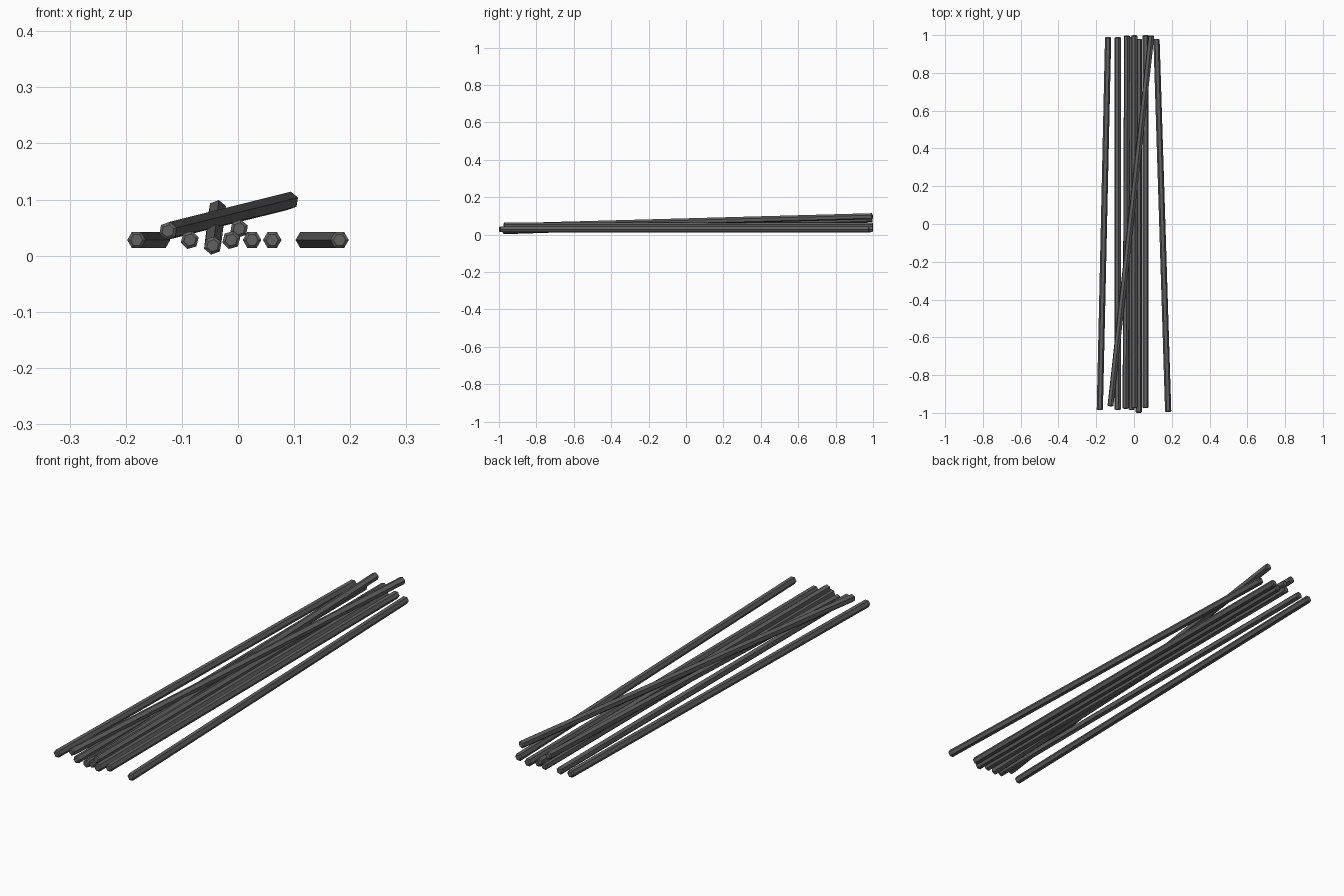
import bpy, bmesh, math
from mathutils import Vector, Matrix

if "Cube" in bpy.data.objects:
    bpy.data.objects.remove(bpy.data.objects["Cube"])

R, CHAMFER = 0.0165, 0.004


def rod(name, a, b, roll):
    """Six-sided bar from a to b with lightly chamfered ends."""
    a, b = Vector(a), Vector(b)
    axis = (b - a).normalized()
    side = axis.cross(Vector((0, 0, 1))).normalized()
    up = side.cross(axis)
    bm = bmesh.new()
    rings = []
    for centre, r in ((a, R * 0.66), (a + axis * CHAMFER, R),
                      (b - axis * CHAMFER, R), (b, R * 0.66)):
        ring = []
        for i in range(6):
            t = math.radians(roll + 60 * i)
            ring.append(bm.verts.new(centre + r * (side * math.cos(t) + up * math.sin(t))))
        rings.append(ring)
    for lo, hi in zip(rings, rings[1:]):
        for i in range(6):
            j = (i + 1) % 6
            bm.faces.new((lo[i], lo[j], hi[j], hi[i]))
    bm.faces.new(rings[0])
    bm.faces.new(rings[-1])
    bmesh.ops.recalc_face_normals(bm, faces=bm.faces)
    me = bpy.data.meshes.new(name)
    bm.to_mesh(me)
    bm.free()
    ob = bpy.data.objects.new(name, me)
    bpy.context.collection.objects.link(ob)
    me.materials.append(mat)


mat = bpy.data.materials.new("dark_steel")
mat.diffuse_color = (0.12, 0.12, 0.12, 1)
mat.use_nodes = True
mat.node_tree.nodes["Principled BSDF"].inputs["Base Color"].default_value = mat.diffuse_color

# Loose pile: front end, back end, roll about the axis
bars = [
    ((-0.181, -0.985, 0.028), (-0.137, 0.99, 0.028), 0),
    ((-0.125, -0.965, 0.044), (0.092, 0.998, 0.098), 20),
    ((-0.086, -0.985, 0.028), (-0.086, 0.99, 0.028), 15),
    ((-0.045, -0.978, 0.018), (-0.037, 0.998, 0.083), 20),
    ((-0.012, -0.985, 0.028), (-0.012, 0.99, 0.028), 15),
    ((0.002, -0.975, 0.048), (0.002, 1.0, 0.048), 20),
    ((0.025, -1.0, 0.028), (0.025, 0.98, 0.028), 0),
    ((0.061, -0.975, 0.028), (0.061, 1.0, 0.028), 0),
    ((0.181, -0.995, 0.028), (0.119, 0.98, 0.028), 0),
]
for n, (a, b, roll) in enumerate(bars, 1):
    rod(f"metal_rod_{n}", a, b, roll)
